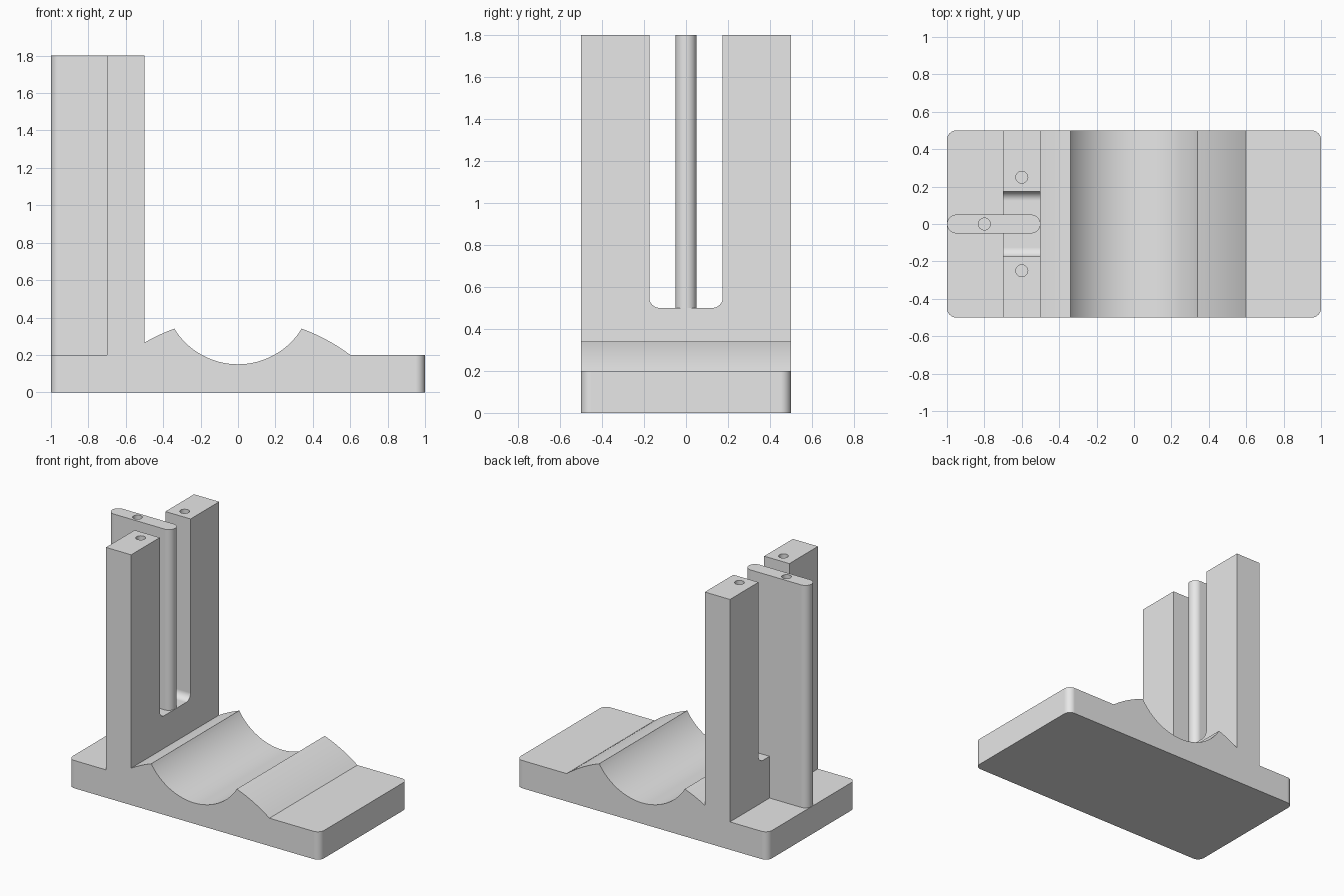
import bpy, bmesh
from math import pi, sin, cos, asin, radians
from mathutils import Vector

cube = bpy.data.objects.get("Cube")
if cube:
    bpy.data.objects.remove(cube, do_unlink=True)

grey = bpy.data.materials.new("plain_grey")
grey.use_nodes = True
colour = (0.8, 0.8, 0.8, 1)
grey.diffuse_color = colour
grey.node_tree.nodes["Principled BSDF"].inputs["Base Color"].default_value = colour


def arc(cu, cv, r, start, end, steps=16):
    """Points along a circular arc, angles in radians."""
    angles = [start + (end - start) * i / steps for i in range(steps + 1)]
    return [(cu + r * cos(a), cv + r * sin(a)) for a in angles]


def prism(name, outline, place, direction, round_edge=None, radius=0.05):
    """Extrude a closed outline; optionally round the edges picked by a rule."""
    bm = bmesh.new()
    face = bm.faces.new([bm.verts.new(place(u, v)) for u, v in outline])
    out = bmesh.ops.extrude_face_region(bm, geom=[face])
    verts = [g for g in out["geom"] if isinstance(g, bmesh.types.BMVert)]
    bmesh.ops.translate(bm, verts=verts, vec=Vector(direction))
    bmesh.ops.recalc_face_normals(bm, faces=bm.faces)
    if round_edge:
        edges = [e for e in bm.edges if round_edge(*(v.co for v in e.verts))]
        bmesh.ops.bevel(bm, geom=edges, offset=radius, segments=10,
                        profile=0.5, affect='EDGES')
    mesh = bpy.data.meshes.new(name)
    bm.to_mesh(mesh)
    bm.free()
    mesh.materials.append(grey)
    obj = bpy.data.objects.new(name, mesh)
    bpy.context.collection.objects.link(obj)
    return obj


def select(obj):
    bpy.ops.object.select_all(action='DESELECT')
    obj.select_set(True)
    bpy.context.view_layer.objects.active = obj


def cut(obj, cutter):
    cutter.hide_render = True
    mod = obj.modifiers.new("cut", 'BOOLEAN')
    mod.operation = 'DIFFERENCE'
    mod.solver = 'EXACT'
    mod.object = cutter
    select(obj)
    bpy.ops.object.modifier_apply(modifier=mod.name)
    bpy.data.objects.remove(cutter, do_unlink=True)


def drill(obj, x, y):
    ring = arc(x, y, 0.032, 0, 2 * pi, 32)[:-1]
    cut(obj, prism("hole_cutter", ring, lambda u, v: (u, v, 1.5), (0, 0, 0.4)))


def finish(obj):
    select(obj)
    bpy.ops.object.shade_smooth_by_angle(angle=radians(30))
    mod = obj.modifiers.new("even_shading", 'WEIGHTED_NORMAL')
    mod.keep_sharp = True


# Body profile: base plate, upright wall, and arched saddle with round cradle
height, plate = 1.8, 0.2
rim = asin(0.34)             # saddle arc, radius 1 about z = -0.6
dip = asin(0.34 / 0.4)       # cradle arc, radius 0.4 about z = 0.55
up, down = pi / 2, -pi / 2
profile = [(-1, 0), (-1, plate), (-0.7, plate), (-0.7, height), (-0.5, height)]
profile += arc(0, -0.6, 1, up + asin(0.5), up + rim, 6)
profile += arc(0, 0.55, 0.4, down - dip, down + dip, 48)[1:-1]
profile += arc(0, -0.6, 1, up - rim, up - asin(0.6), 10)
profile += [(1, plate), (1, 0)]


def plate_corner(a, b):
    return abs(a.x) > 0.99 and abs(a.x - b.x) < 1e-4 and abs(a.y - b.y) < 1e-4


body = prism("base_and_upright", profile, lambda u, v: (u, -0.5, v),
             (0, 1, 0), plate_corner)

# Slot through the upright, rounded at its lower corners
slot = [(0.175, 2), (-0.175, 2)]
slot += arc(-0.125, 0.55, 0.05, pi, 1.5 * pi, 10)
slot += arc(0.125, 0.55, 0.05, 1.5 * pi, 2 * pi, 10)
cut(body, prism("slot_cutter", slot, lambda u, v: (-0.8, u, v), (0.4, 0, 0)))

# Screw holes in the two posts
for side in (-1, 1):
    drill(body, -0.6, 0.25 * side)
finish(body)

# Central fin with round ends
ends = arc(-0.55, 0, 0.05, down, up, 20) + arc(-0.95, 0, 0.05, up, 1.5 * pi, 20)
fin = prism("central_fin", ends, lambda u, v: (u, v, plate),
            (0, 0, height - plate))
drill(fin, -0.8, 0)
finish(fin)
